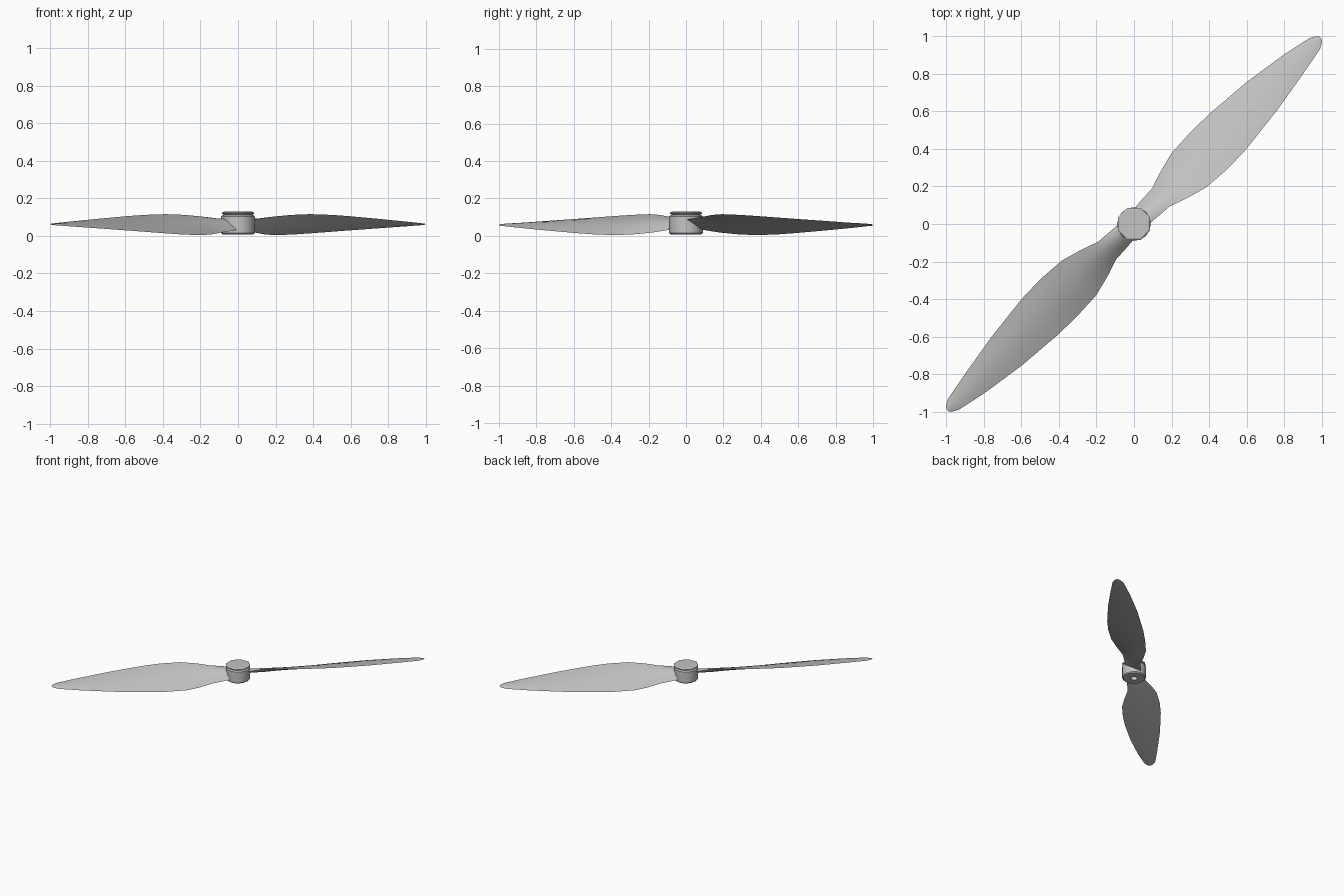
import bpy, bmesh, math
from mathutils import Matrix

if "Cube" in bpy.data.objects:
    bpy.data.objects.remove(bpy.data.objects["Cube"])

grey = bpy.data.materials.new("light grey plastic")
grey.use_nodes = True
colour = (0.55, 0.55, 0.55, 1)
grey.diffuse_color = colour
grey.node_tree.nodes["Principled BSDF"].inputs["Base Color"].default_value = colour

MID = 0.06  # height of the blade axis


def finish(bm, name, angle):
    bmesh.ops.recalc_face_normals(bm, faces=bm.faces)
    mesh = bpy.data.meshes.new(name)
    bm.to_mesh(mesh)
    bm.free()
    ob = bpy.data.objects.new(name, mesh)
    bpy.context.collection.objects.link(ob)
    mesh.materials.append(grey)
    bpy.ops.object.select_all(action='DESELECT')
    ob.select_set(True)
    bpy.context.view_layer.objects.active = ob
    bpy.ops.object.shade_smooth_by_angle(angle=math.radians(angle))
    return ob


def loft(bm, rings, close_ends=True):
    rows = [[bm.verts.new(p) for p in ring] for ring in rings]
    n = len(rows[0])
    for a, b in zip(rows, rows[1:]):
        for i in range(n):
            bm.faces.new((a[i], a[(i + 1) % n], b[(i + 1) % n], b[i]))
    if close_ends:
        bm.faces.new(rows[0])
        bm.faces.new(rows[-1])


def lathe(name, profile, sides, turn=0.0, angle=30):
    bm = bmesh.new()
    step = 2 * math.pi / sides
    loft(bm, [[(r * math.cos(i * step + turn), r * math.sin(i * step + turn), z)
               for i in range(sides)] for r, z in profile])
    return finish(bm, name, angle)


# Blade stations: radius, low edge, high edge, half rise, thickness
stations = [
    (0.03, 0.055, -0.055, 0.022, 0.036),
    (0.12, 0.062, -0.062, 0.034, 0.032),
    (0.20, 0.066, -0.068, 0.043, 0.027),
    (0.30, 0.098, -0.103, 0.052, 0.024),
    (0.41, 0.126, -0.134, 0.056, 0.022),
    (0.56, 0.133, -0.145, 0.052, 0.020),
    (0.70, 0.131, -0.141, 0.045, 0.018),
    (0.96, 0.110, -0.112, 0.030, 0.014),
    (1.20, 0.074, -0.072, 0.016, 0.010),
    (1.36, 0.040, -0.042, 0.006, 0.007),
    (1.395, 0.020, -0.022, 0.003, 0.005),
    (1.405, 0.006, -0.006, 0.001, 0.003),
]


def section(r, low, high, rise, thick, n=8):
    # Cambered lens: full upper side, nearly flat under side
    def point(u, share):
        bulge = math.sin(math.pi * u) * thick * share
        return (r, low + (high - low) * u, MID + rise * (2 * u - 1) + bulge)
    upper = [point(i / n, 0.7) for i in range(n + 1)]
    lower = [point(i / n, -0.3) for i in range(n - 1, 0, -1)]
    return upper + lower


# Two twisted blades on the diagonal
for name, degrees in (("left_blade", 45), ("right_blade", 225)):
    bm = bmesh.new()
    loft(bm, [section(*s) for s in stations])
    bm.transform(Matrix.Rotation(math.radians(degrees), 4, 'Z'))
    finish(bm, name, 50)

# Hub barrel with a blind shaft hole underneath
lathe("hub_barrel", [(0.08, 0.112), (0.09, 0.104), (0.09, 0.016), (0.082, 0.008),
                     (0.025, 0.008), (0.025, 0.05)], 16)

# Faceted cap on a narrow neck
lathe("cap_neck", [(0.076, 0.105), (0.076, 0.118)], 16)
lathe("hub_cap", [(0.084, 0.114), (0.093, 0.119), (0.093, 0.124), (0.084, 0.129)],
      8, math.radians(22.5), 20)
